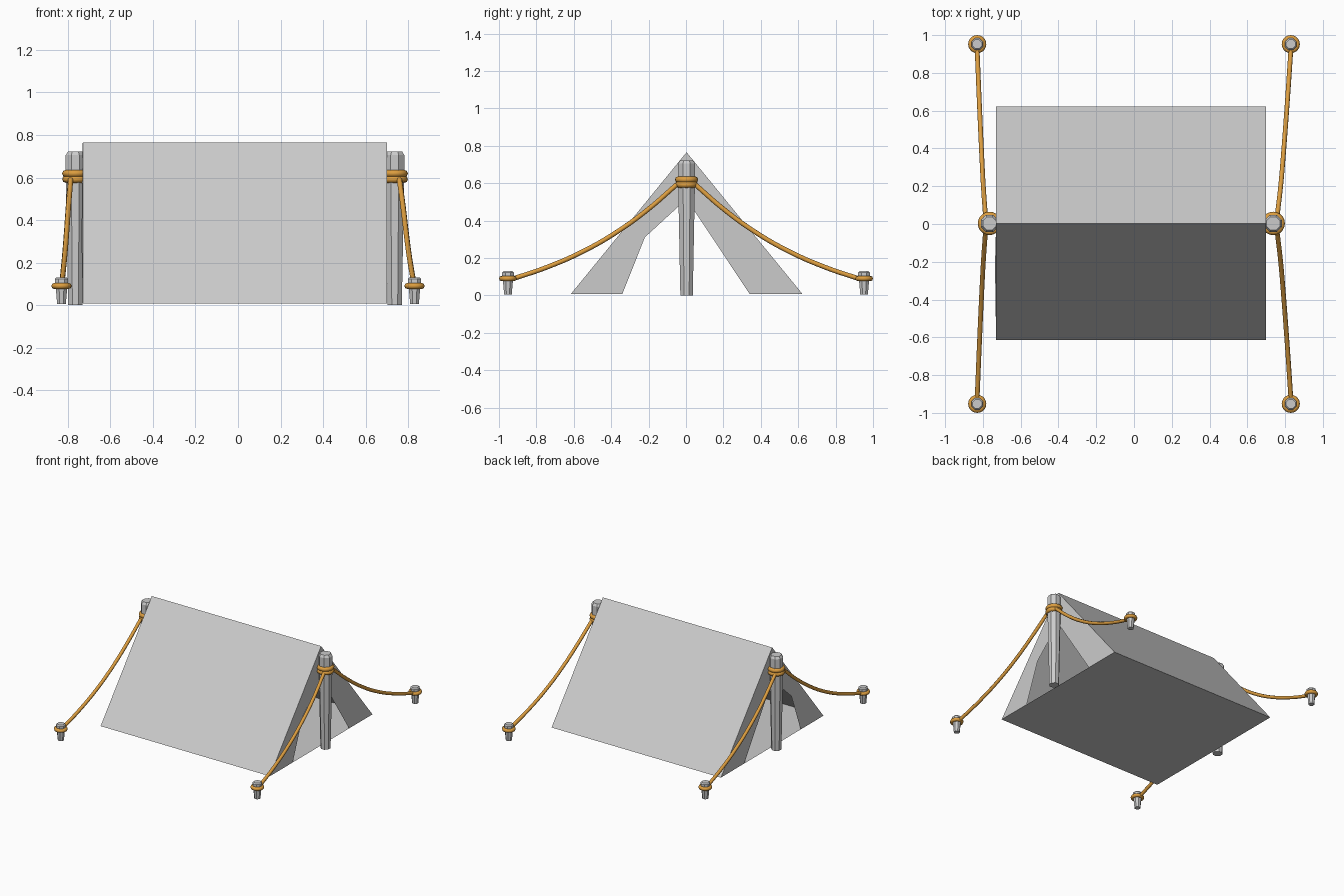
import bpy, bmesh, math
from mathutils import Vector

if "Cube" in bpy.data.objects:
    bpy.data.objects.remove(bpy.data.objects["Cube"])

rope_mat = bpy.data.materials.new("rope_orange")
rope_mat.diffuse_color = (0.72, 0.34, 0.05, 1)
rope_mat.use_nodes = True
rope_mat.node_tree.nodes["Principled BSDF"].inputs["Base Color"].default_value = rope_mat.diffuse_color


def mesh_object(name, verts, faces):
    me = bpy.data.meshes.new(name)
    me.from_pydata(verts, [], faces)
    ob = bpy.data.objects.new(name, me)
    bpy.context.collection.objects.link(ob)
    return ob


def lathe(name, x, y, profile, sides=8):
    """Flat-faced post turned from (radius, z) pairs, closed at both ends."""
    verts, faces = [], []
    for r, z in profile:
        for i in range(sides):
            a = math.tau * (i + 0.5) / sides
            verts.append((x + r * math.cos(a), y + r * math.sin(a), z))
    for k in range(len(profile) - 1):
        for i in range(sides):
            j = (i + 1) % sides
            faces.append((k * sides + i, k * sides + j,
                          (k + 1) * sides + j, (k + 1) * sides + i))
    faces.append(tuple(reversed(range(sides))))
    faces.append(tuple(range((len(profile) - 1) * sides, len(profile) * sides)))
    return mesh_object(name, verts, faces)


def ring(name, x, y, z, major, minor):
    bpy.ops.mesh.primitive_torus_add(location=(x, y, z), major_radius=major,
                                     minor_radius=minor, major_segments=20,
                                     minor_segments=8)
    ob = bpy.context.object
    ob.name = name
    ob.data.materials.append(rope_mat)
    bpy.ops.object.shade_smooth()


def rope(name, points, radius):
    cu = bpy.data.curves.new(name, 'CURVE')
    cu.dimensions = '3D'
    cu.bevel_depth = radius
    cu.bevel_resolution = 2
    cu.use_fill_caps = True
    sp = cu.splines.new('BEZIER')
    sp.bezier_points.add(len(points) - 1)
    for bp, p in zip(sp.bezier_points, points):
        bp.co = p
        bp.handle_left_type = bp.handle_right_type = 'AUTO'
    sp.resolution_u = 5
    cu.materials.append(rope_mat)
    ob = bpy.data.objects.new(name, cu)
    bpy.context.collection.objects.link(ob)


# Tent canvas: two slopes and a groundsheet
X0, X1, YF, YB, ZB, ZR = -0.73, 0.70, -0.615, 0.622, 0.008, 0.765
mesh_object("tent_canvas",
            [(X0, YF, ZB), (X1, YF, ZB), (X1, YB, ZB), (X0, YB, ZB),
             (X0, 0.003, ZR), (X1, 0.003, ZR)],
            [(0, 1, 5, 4), (2, 3, 4, 5), (0, 3, 2, 1)])

# Door flaps at both ends, the front one pulled wider open
for end, x, out in (("left", X0, -0.006), ("right", X1, 0)):
    v = [(x, 0.003, ZR), (x, YF, ZB), (x, -0.34, ZB), (x + out, -0.22, 0.31),
         (x, 0.003, 0.515), (x, 0.34, ZB), (x, YB, ZB)]
    f = [(0, 1, 3), (1, 2, 3), (0, 3, 4), (0, 4, 5, 6)]
    if end == "left":
        mesh_object(end + "_door_flaps", v, f)
    else:
        mesh_object(end + "_door_flaps", v, [tuple(reversed(q)) for q in f])

# Poles, rope collars, stakes and guy ropes
SAG = [(0.05, 0.592), (0.2, 0.462), (0.36, 0.345), (0.55, 0.235),
       (0.75, 0.148), (0.915, 0.092)]
for side, s, px in (("left", -1, -0.765), ("right", 1, 0.737)):
    lathe(side + "_pole", px, 0.003,
          [(0.036, 0.0), (0.049, 0.62), (0.049, 0.705), (0.038, 0.722)])
    for k, z in enumerate((0.592, 0.619)):
        ring(f"{side}_pole_rope_{k + 1}", px, 0.003, z, 0.045, 0.017)
    for end, t in (("front", -1), ("back", 1)):
        sx, sy = 0.83 * s, 0.952 * t
        lathe(f"{side}_{end}_stake", sx, sy,
              [(0.022, 0.005), (0.031, 0.10), (0.034, 0.105),
               (0.034, 0.122), (0.026, 0.13)])
        ring(f"{side}_{end}_stake_rope", sx, sy, 0.09, 0.034, 0.014)
        start = px + 0.022 * s
        pts = []
        for y, z in SAG:
            u = (y - 0.05) / 0.865
            pts.append((start + (sx - start) * u ** 0.8, y * t, z))
        rope(f"{side}_{end}_guy_rope", pts, 0.0125)
